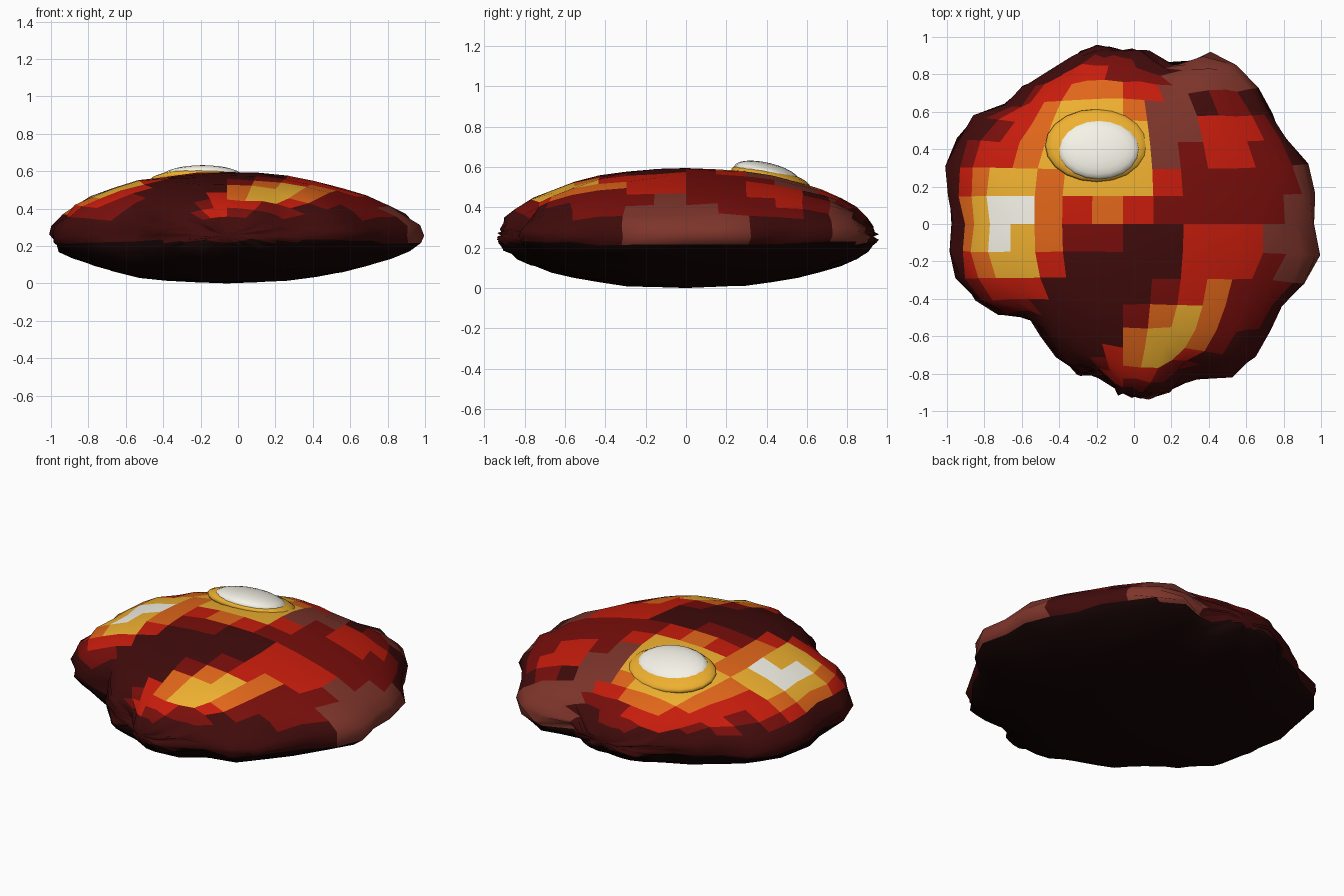
import bpy, bmesh, math, random
from mathutils import Vector, Matrix, noise

if "Cube" in bpy.data.objects:
    bpy.data.objects.remove(bpy.data.objects["Cube"])

random.seed(4)
CX = -0.06  # x of the sphere axis

def material(name, hexcode):
    m = bpy.data.materials.new(name)
    rgb = [int(hexcode[i:i + 2], 16) / 255 for i in (0, 2, 4)]
    m.diffuse_color = [((c + 0.055) / 1.055) ** 2.4 if c > 0.04 else c / 12.92 for c in rgb] + [1]
    m.use_nodes = True
    m.node_tree.nodes["Principled BSDF"].inputs["Base Color"].default_value = m.diffuse_color
    return m

crust, maroon, red, orange, yellow, white, brown, black = [material(*a) for a in (
    ("crust", "400b0b"), ("maroon", "780e0b"), ("red", "c61c0c"), ("orange", "e0661a"),
    ("yellow", "eeb030"), ("white_hot", "f6f4e8"), ("brown_rock", "7e352b"), ("underside", "160404"))]

# Ragged outline seen from above
OUTLINE = [(.96, 0), (.96, .15), (.95, .25), (.82, .46), (.71, .65), (.6, .77), (.46, .92),
           (.2, .83), (.06, .92), (-.3, .93), (-.4, .8), (-.52, .8), (-.66, .64), (-.83, .6),
           (-.98, .4), (-1, .12), (-.96, 0), (-.98, -.25), (-.8, -.45), (-.55, -.49), (-.47, -.62),
           (-.28, -.81), (-.15, -.8), (-.1, -.91), (.18, -.92), (.25, -.8), (.54, -.81),
           (.7, -.6), (.78, -.48), (.82, -.38), (.94, -.3), (1, -.13)]
polar = sorted((math.atan2(y, x - CX) % math.tau, math.hypot(x - CX, y)) for x, y in OUTLINE)
polar = [(polar[-1][0] - math.tau, polar[-1][1])] + polar + [(polar[0][0] + math.tau, polar[0][1])]

def rim(angle):
    for (a0, r0), (a1, r1) in zip(polar, polar[1:]):
        if a0 <= angle <= a1:
            return r0 + (r1 - r0) * (angle - a0) / max(a1 - a0, 1e-6)
    return polar[0][1]

# Glowing spots: x, y, x radius, y radius, rotation, hottest level
SPOTS = [(-.2, .4, .29, .25, 0, 4), (-.68, .01, .18, .26, 0, 5), (.2, -.58, .24, .1, .6, 4),
         (.48, -.17, .12, .12, 0, 2), (.5, .5, .08, .09, 0, 2), (.55, .1, .15, .35, 0, 1)]
BROWN = [(.93, -.12, .19, .26), (.4, .77, .25, .12), (.17, .5, .12, .24), (.95, .28, .07, .12)]
LEVELS = [crust, maroon, red, orange, yellow, white]

def pick(c):
    if c.z < 0.225:
        return black
    if any(((c.x - x) / a) ** 2 + ((c.y - y) / b) ** 2 < 1 for x, y, a, b in BROWN):
        return brown
    best = 0
    for x, y, a, b, rot, top in SPOTS:
        p = Matrix.Rotation(-rot, 2) @ Vector((c.x - x, c.y - y))
        d = math.hypot(p.x / a, p.y / b) + random.uniform(-.08, .08)
        best = max(best, min(top, sum(d < t for t in (.6, 1.05, 1.35, 1.65, 2.0))))
    if c.z < 0.36:
        best = 0
    return LEVELS[best]

def finish(name, bm, mats):
    me = bpy.data.meshes.new(name)
    bm.to_mesh(me)
    bm.free()
    for m in mats:
        me.materials.append(m)
    ob = bpy.data.objects.new(name, me)
    bpy.context.collection.objects.link(ob)
    return ob

# Flattened molten rock, a sphere with its poles at front and back
bm = bmesh.new()
bmesh.ops.create_uvsphere(bm, u_segments=36, v_segments=20, radius=1,
                          matrix=Matrix.Rotation(math.pi / 2, 4, 'X'))
for v in bm.verts:
    d = v.co.copy()
    rho = min(1, math.hypot(d.x, d.y))
    r = rim(math.atan2(d.y, d.x) % math.tau)
    r = 0.95 + (r - 0.95) * rho ** 3 + random.uniform(-.02, .02) * rho ** 4
    h = abs(d.z)
    z = 0.26 + (0.34 * h ** 1.06 if d.z > 0 else -0.255 * h ** 1.05)
    v.co = (CX + d.x * r, d.y * r, z + 0.014 * noise.noise(d * 5))
low = min(v.co.z for v in bm.verts)
for v in bm.verts:
    v.co.z -= low
palette = LEVELS + [brown, black]
for f in bm.faces:
    f.material_index = palette.index(pick(f.calc_center_median()))
    f.smooth = True
finish("molten_rock", bm, palette)

# Bulging lava bubble: yellow rim with a white-hot dome
def bubble(name, loc, size, mat):
    bm = bmesh.new()
    bmesh.ops.create_uvsphere(bm, u_segments=20, v_segments=12, radius=1)
    bm.transform(Matrix.Translation(loc) @ Matrix.Rotation(math.radians(-13), 4, 'X')
                 @ Matrix.Diagonal((*size, 1)))
    for f in bm.faces:
        f.smooth = True
    finish(name, bm, [mat])

bubble("bubble_rim", (-.2, .42, .545), (.275, .2, .05), yellow)
bubble("bubble_dome", (-.19, .4, .567), (.22, .165, .055), white)
